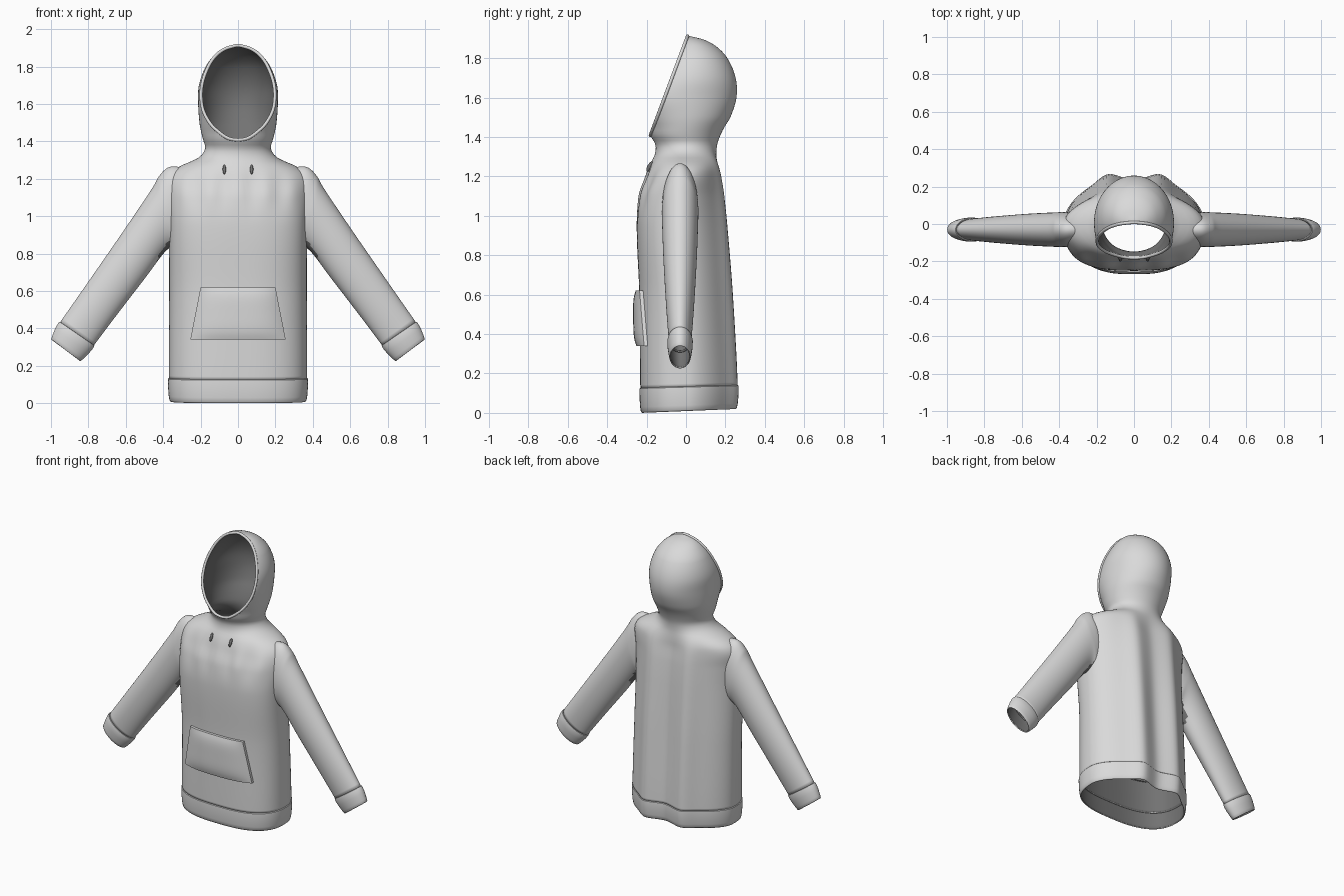
import bpy, bmesh, math
from mathutils import Vector

cube = bpy.data.objects.get("Cube")
if cube:
    bpy.data.objects.remove(cube, do_unlink=True)


def material(name, value):
    m = bpy.data.materials.new(name)
    m.use_nodes = True
    m.diffuse_color = (value, value, value, 1)
    m.node_tree.nodes["Principled BSDF"].inputs["Base Color"].default_value = m.diffuse_color
    return m


# Light outer cloth and darker lining
fabric = material("grey fabric", .7)
lining = material("dark grey lining", .17)


def finish(name, bm, lined=True, mirrored=False):
    me = bpy.data.meshes.new(name)
    bm.to_mesh(me)
    bm.free()
    me.shade_smooth()
    me.set_sharp_from_angle(angle=math.radians(40))
    me.materials.append(fabric)
    me.materials.append(lining)
    ob = bpy.data.objects.new(name, me)
    bpy.context.collection.objects.link(ob)
    if lined:      # inner layer takes the lining material
        mod = ob.modifiers.new("lining", 'SOLIDIFY')
        mod.thickness = .006
        mod.offset = -1
        mod.material_offset = 1
    if mirrored:
        ob.modifiers.new("both sides", 'MIRROR')
    return ob


def spline(keys, t):
    """Smooth interpolation of key rows whose first column is t."""
    k = 0
    while k < len(keys) - 2 and t > keys[k + 1][0]:
        k += 1

    def slope(i, c):
        a, b = keys[max(i - 1, 0)], keys[min(i + 1, len(keys) - 1)]
        return (b[c] - a[c]) / (b[0] - a[0])

    p, q = keys[k], keys[k + 1]
    d = q[0] - p[0]
    s = min(max((t - p[0]) / d, 0), 1)
    s2, s3 = s * s, s * s * s
    return [(2*s3 - 3*s2 + 1) * p[c] + (3*s2 - 2*s3) * q[c]
            + d * ((s3 - 2*s2 + s) * slope(k, c) + (s3 - s2) * slope(k + 1, c))
            for c in range(1, len(p))]


def loft(rings):
    bm = bmesh.new()
    rows = [[bm.verts.new(p) for p in r] for r in rings]
    n = len(rows[0])
    for a, b in zip(rows, rows[1:]):
        for i in range(n):
            j = (i + 1) % n
            bm.faces.new((a[i], a[j], b[j], b[i]))
    return bm


def steps(a, b, n):
    return [a + (b - a) * i / n for i in range(n + 1)]


def power(v, n):
    return math.copysign(abs(v) ** (2 / n), v)


# Garment outline: height, half width, front y, back y, front squareness,
# back squareness, depth of the back folds
OUTLINE = [
    (0.0, .365, -.228, .255, 2.7, 1.8, .03),
    (0.13, .37, -.232, .26, 2.7, 1.8, .03),
    (0.6, .368, -.237, .235, 2.6, 1.8, .03),
    (0.95, .37, -.25, .21, 2.8, 1.8, .025),
    (1.1, .378, -.235, .195, 2.5, 1.8, .022),
    (1.19, .38, -.205, .18, 2.2, 1.9, .018),
    (1.24, .352, -.19, .172, 2, 2, .012),
    (1.275, .295, -.175, .165, 2, 2, .008),
    (1.31, .215, -.158, .158, 2, 2, .004),
    (1.36, .176, -.155, .158, 2, 2, 0),
    (1.41, .187, -.182, .175, 2, 2, 0),
    (1.45, .197, -.193, .195, 2, 2, 0),
    (1.5, .206, -.218, .225, 2, 2, 0),
    (1.6, .213, -.26, .256, 2, 2, 0),
    (1.7, .209, -.215, .252, 2, 2, 0),
    (1.8, .173, -.14, .21, 2, 2, 0),
    (1.86, .127, -.085, .153, 2, 2, 0),
    (1.895, .075, -.035, .088, 2, 2, 0),
    (1.912, .012, -.005, .02, 2, 2, 0),
]
SIDES = 112


def body_ring(z, grow=0.0):
    w, yf, yb, nf, nb, fold = spline(OUTLINE, z)
    cy, h = (yf + yb) / 2, (yb - yf) / 2
    ring = []
    for i in range(SIDES):
        a = math.tau * i / SIDES
        c, s = math.cos(a), math.sin(a)
        n = nb if s > 0 else nf
        x, y = (w + grow) * power(c, n), cy + (h + grow) * power(s, n)
        if s > 0:    # two soft vertical folds with a valley between
            y += fold * (math.exp(-((abs(x) - .15) / .06) ** 2)
                         - math.exp(-(x / .07) ** 2)) * s
        else:        # gathered cloth across the chest
            fade = math.exp(-((z - 1.14) / .1) ** 2)
            y += .007 * fade * math.cos(x * 42) * s
        tilt = .02 * (y + .23) / .49 * max(0, 1 - z / .4)
        ring.append((x, y, z + tilt))
    return ring


def front_y(x, z):
    w, yf, yb, n = spline(OUTLINE, z)[:4]
    return (yf + yb) / 2 - (yb - yf) / 2 * max(0, 1 - abs(x / w) ** n) ** (1 / n)


# Hem band
HEM = [(0, -.004), (.006, .001), (.03, .004), (.07, .005), (.11, .005),
       (.124, .004), (.13, -.003)]
finish("hem_band", loft([body_ring(z, g) for z, g in HEM]))

# Torso and hood in one piece, cut open along a sloping face plane
heights = steps(.125, 1.8, 96) + steps(1.805, 1.912, 24)
bm = loft([body_ring(z) for z in heights])
bm.faces.new([v for v in bm.verts][-SIDES:])
low, high = Vector((0, -.18, 1.41)), Vector((0, .008, 1.912))
slope = (high - low).normalized()
normal = Vector((0, -slope.z, slope.y))
upper = [f for f in bm.faces if f.calc_center_median().z > 1.395]
geom = upper + list({e for f in upper for e in f.edges}) + list({v for f in upper for v in f.verts})
cut = bmesh.ops.bisect_plane(bm, geom=geom, plane_co=low, plane_no=normal)
edge = [v.co.copy() for v in cut["geom_cut"]
        if isinstance(v, bmesh.types.BMVert) and v.co.z > 1.4]
front = [f for f in bm.faces
         if (f.calc_center_median() - low).dot(normal) > 1e-5
         and f.calc_center_median().z > 1.4]
bmesh.ops.delete(bm, geom=front, context='FACES')
finish("hooded_body", bm)

# Rolled rim round the hood opening
mid = (low + high) / 2
edge.sort(key=lambda p: math.atan2(p.x, (p - mid).dot(slope)))
curve = bpy.data.curves.new("hood_rim", 'CURVE')
curve.dimensions = '3D'
curve.bevel_depth = .009
curve.bevel_resolution = 3
path = curve.splines.new('POLY')
path.points.add(len(edge) - 1)
for point, co in zip(path.points, edge):
    point.co = (*co, 1)
path.use_cyclic_u = True
curve.materials.append(fabric)
rim = bpy.data.objects.new("hood_rim", curve)
bpy.context.collection.objects.link(rim)

# Sleeve: step, upper edge x z, lower edge x z, half thickness
SLEEVE = [
    (0, .24, 1.235, .22, 1.0, .04),
    (1, .31, 1.262, .25, .93, .07),
    (2, .37, 1.262, .285, .86, .088),
    (3, .42, 1.217, .32, .83, .093),
    (4, .465, 1.14, .38, .82, .092),
    (5, .62, .91, .50, .665, .085),
    (6, .80, .65, .65, .47, .072),
    (7, .952, .432, .772, .308, .058),
]


def sleeve_ring(ux, uz, lx, lz, hy, grow=0.0):
    c = Vector((ux + lx, 0, uz + lz)) / 2 + Vector((0, -.03, 0))
    a = Vector((ux - lx, 0, uz - lz)) / 2
    a += a.normalized() * grow
    b = Vector((0, -hy - grow, 0))
    return [c + a * math.cos(t) + b * math.sin(t)
            for t in (math.tau * i / 48 for i in range(48))]


sleeves = finish("sleeves", loft(
    [sleeve_ring(*spline(SLEEVE, t)) for t in steps(0, 7, 70)]), mirrored=True)

# Dark underarm patch along the lower edge of each sleeve
for f in sleeves.data.polygons:
    x, _, z = f.center
    if .35 < x < .43 and z < .855 - (x - .38) * 1.3:
        f.material_index = 1

# Cuffs: distance along the band and swelling
CUFF = [(-.04, -.007), (-.02, .004), (.1, .007), (.4, .007), (.8, .003),
        (.97, 0), (1, -.003)]
START, END = (.952, .432, .772, .308, .058), (1.0, .342, .842, .224, .054)
finish("cuffs", loft(
    [sleeve_ring(*[p + (q - p) * t for p, q in zip(START, END)], g)
     for t, g in CUFF]), mirrored=True)

# Front pocket bulging over the belly
bm = bmesh.new()
bmesh.ops.create_grid(bm, x_segments=30, y_segments=14, size=1)
for v in bm.verts:
    u, t = v.co.x, v.co.y
    x, z = u * (.2275 - .0275 * t), .48 + .14 * t
    v.co = (x, front_y(x, z) - .018 - .015 * (1 - u ** 4) * (1 - t ** 4), z)
border = [e for e in bm.edges if e.is_boundary]
for v in bmesh.ops.extrude_edge_only(bm, edges=border)["geom"]:
    if isinstance(v, bmesh.types.BMVert):
        v.co.y += .035
bmesh.ops.recalc_face_normals(bm, faces=bm.faces)
if sum(f.normal.y for f in bm.faces) > 0:
    bmesh.ops.reverse_faces(bm, faces=bm.faces)
finish("front_pocket", bm, lined=False)

# Dark drawstring ends below the neck
bm = bmesh.new()
bmesh.ops.create_uvsphere(bm, u_segments=12, v_segments=8, radius=1)
for v in bm.verts:
    z = 1.25 + v.co.z * .026
    v.co = (.073 + v.co.x * .009, front_y(.073, z) - .004 + v.co.y * .012, z)
for f in bm.faces:
    f.material_index = 1
finish("drawstring_ends", bm, lined=False, mirrored=True)
